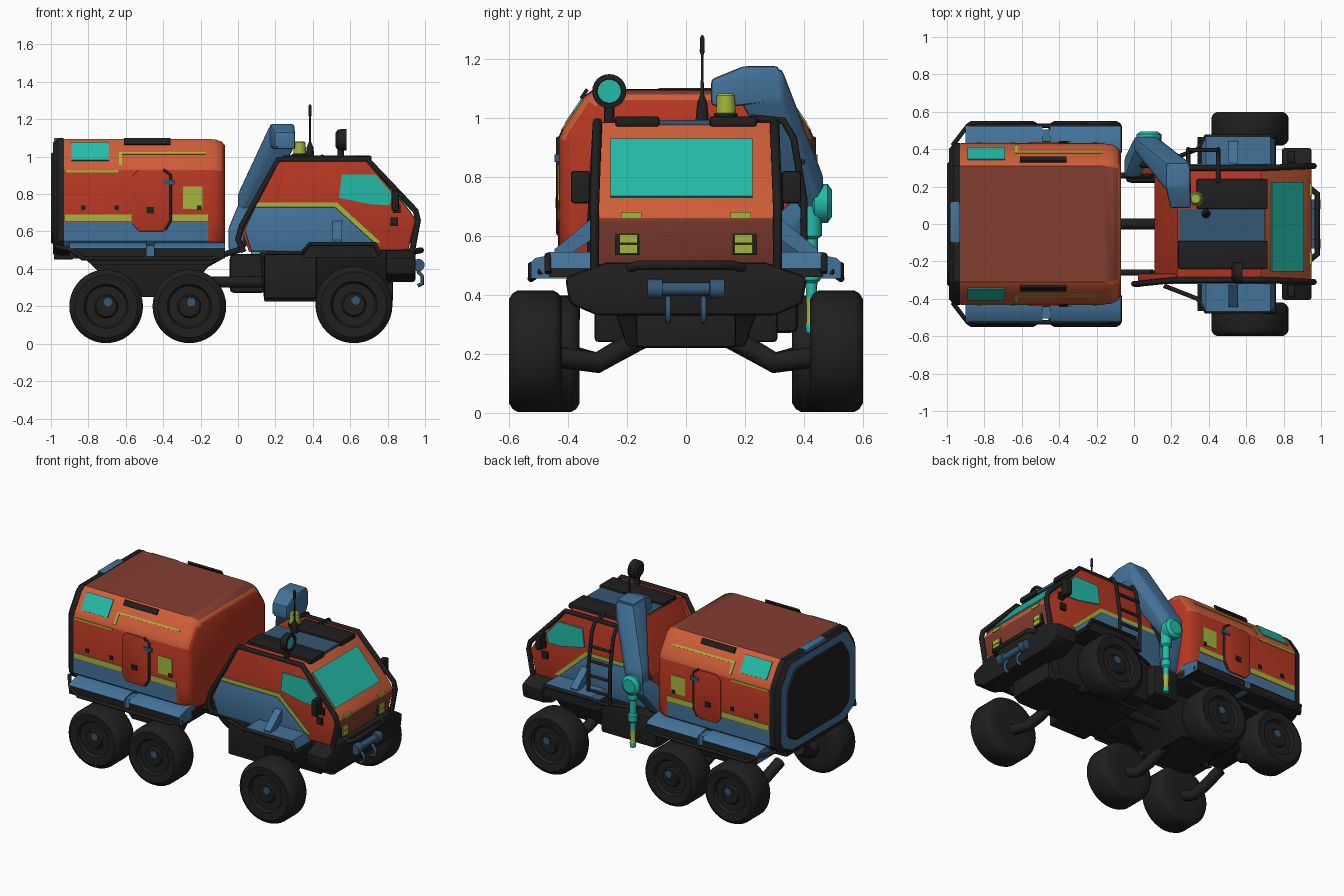
import bpy, bmesh, math
from mathutils import Vector

COL = {"red": (0.47, 0.038, 0.016), "orange": (0.62, 0.11, 0.04), "brown": (0.23, 0.048, 0.03),
       "blue": (0.056, 0.17, 0.32), "dark_blue": (0.035, 0.095, 0.17), "black": (0.014, 0.014, 0.014),
       "teal": (0.017, 0.50, 0.39), "lime": (0.37, 0.47, 0.045)}
MATS = {}
for n, c in COL.items():
    MATS[n] = bpy.data.materials.new(n)
    MATS[n].diffuse_color = (*c, 1)


# ---- helpers ----
def finish(bm, name, mat, bevel=0, mirror=False):
    """Bevel, mirror in y, colour by name or rule(centre, normal), link."""
    bmesh.ops.recalc_face_normals(bm, faces=bm.faces)
    if bevel:
        es = [e for e in bm.edges if e.calc_face_angle(0) > 0.3]
        bmesh.ops.bevel(bm, geom=es, offset=bevel, segments=2, profile=0.6, affect='EDGES')
    if mirror:
        d = bmesh.ops.duplicate(bm, geom=bm.verts[:] + bm.edges[:] + bm.faces[:])["geom"]
        for v in d:
            if isinstance(v, bmesh.types.BMVert):
                v.co.y = -v.co.y
        bmesh.ops.reverse_faces(bm, faces=[f for f in d if isinstance(f, bmesh.types.BMFace)])
    bm.normal_update()
    me = bpy.data.meshes.new(name)
    slots = []
    for f in bm.faces:
        m = mat if isinstance(mat, str) else mat(f.calc_center_median(), f.normal)
        if m not in slots:
            slots.append(m)
        f.material_index = slots.index(m)
    bm.to_mesh(me)
    bm.free()
    for m in slots:
        me.materials.append(MATS[m])
    me.shade_smooth()
    me.set_sharp_from_angle(angle=math.radians(35))
    bpy.context.collection.objects.link(bpy.data.objects.new(name, me))


def loft(name, rings, mat, **kw):
    bm = bmesh.new()
    vs = [[bm.verts.new(p) for p in r] for r in rings]
    k = len(vs[0])
    for a, b in zip(vs, vs[1:]):
        for i in range(k):
            bm.faces.new((a[i], a[(i + 1) % k], b[(i + 1) % k], b[i]))
    bm.faces.new(vs[0])
    bm.faces.new(vs[-1])
    finish(bm, name, mat, **kw)


def prism(name, pts, axis, lo, hi, mat, **kw):
    put = {"x": lambda p, t: (t, p[0], p[1]), "y": lambda p, t: (p[0], t, p[1]),
           "z": lambda p, t: (p[0], p[1], t)}[axis]
    loft(name, [[put(p, t) for p in pts] for t in (lo, hi)], mat, **kw)


def box(name, x, y, z, mat, **kw):
    prism(name, [(x[0], y[0]), (x[1], y[0]), (x[1], y[1]), (x[0], y[1])], "z", z[0], z[1], mat, **kw)


def limb(name, c1, s1, c2, s2, mat, **kw):
    """Convex hull of two boxes given by centre and size."""
    bm = bmesh.new()
    for c, s in ((c1, s1), (c2, s2)):
        for i in range(8):
            bm.verts.new([c[k] + s[k] * ((i >> k & 1) - 0.5) for k in range(3)])
    bmesh.ops.convex_hull(bm, input=bm.verts)
    bmesh.ops.delete(bm, geom=[v for v in bm.verts if not v.link_faces], context='VERTS')
    bmesh.ops.dissolve_limit(bm, angle_limit=0.02, verts=bm.verts, edges=bm.edges)
    finish(bm, name, mat, **kw)


def lathe(name, org, axis, prof, mat, n=32, **kw):
    """Spin (offset, radius) profile about an axis through org."""
    q = Vector((0, 0, 1)).rotation_difference(Vector(axis))
    loft(name, [[Vector(org) + q @ Vector((r * math.cos(2 * math.pi * i / n), r * math.sin(2 * math.pi * i / n), o))
                 for i in range(n)] for o, r in prof], mat, **kw)


def tube(name, pts, r, mat, mirror=False):
    cu = bpy.data.curves.new(name, 'CURVE')
    cu.dimensions, cu.bevel_depth, cu.bevel_resolution, cu.use_fill_caps = '3D', r, 2, True
    for s in ((1, -1) if mirror else (1,)):
        sp = cu.splines.new('POLY')
        sp.points.add(len(pts) - 1)
        for p, co in zip(sp.points, pts):
            p.co = (co[0], co[1] * s, co[2], 1)
    tmp = bpy.data.objects.new(name + "_path", cu)
    me = bpy.data.meshes.new_from_object(tmp)
    bpy.data.objects.remove(tmp)
    me.materials.clear()
    me.materials.append(MATS[mat])
    me.shade_smooth()
    bpy.context.collection.objects.link(bpy.data.objects.new(name, me))


# ---- rear cargo module ----
half = [(0.30, 0.46), (0.40, 0.51), (0.43, 0.55), (0.43, 0.65), (0.43, 0.93), (0.415, 0.965), (0.345, 1.07), (0.31, 1.095)]
sec = half + [(-y, z) for y, z in reversed(half)]


def ring(x, s):
    return [(x, y * s, 0.78 + (z - 0.78) * s) for y, z in sec]


def shell(c, n):
    if n.z < -0.75: return "black"
    if n.z > 0.9: return "brown"
    if n.z > 0.3: return "orange"
    return "blue" if c.z < 0.65 and c.x < -0.2 else "red"


loft("cargo_module", [ring(-0.95, 1), ring(-0.16, 1), ring(-0.12, 0.99), ring(-0.085, 0.95), ring(-0.07, 0.89)], shell)
loft("cargo_rear_frame", [ring(-0.93, 1.008), ring(-0.965, 1.0), ring(-0.99, 0.93)],
     lambda c, n: "blue" if n.x < -0.95 else "black")
box("cargo_rear_frame_patch", (-0.985, -0.932), (-0.1, 0.12), (1.05, 1.1), "blue", bevel=0.01)
loft("cargo_rear_hatch", [ring(-0.985, 0.78), ring(-1.0, 0.75)], "black")
box("cargo_rear_sill", (-0.985, -0.88), (-0.33, 0.33), (0.45, 0.51), "black", bevel=0.01)
# chamfer windows and rails lie on the sloped roof edge
nrm = Vector((0, 0.832, 0.555))


def chamfer_plate(name, x0, x1, a, b, t, mat):
    p0, p1 = Vector((0, 0.415, 0.965)), Vector((0, 0.345, 1.07))
    q = [p0.lerp(p1, a), p0.lerp(p1, b), p0.lerp(p1, b) + nrm * t, p0.lerp(p1, a) + nrm * t]
    prism(name, [(v.y, v.z) for v in q], "x", x0, x1, mat, mirror=True)


chamfer_plate("cargo_window", -0.89, -0.69, 0.12, 1.05, 0.006, "teal")
chamfer_plate("cargo_grab_rail", -0.61, -0.36, 0.92, 1.22, 0.012, "black")
prism("cargo_door", [(-0.565, 0.64), (-0.53, 0.6), (-0.40, 0.6), (-0.365, 0.64), (-0.365, 0.9), (-0.40, 0.93), (-0.53, 0.93),
      (-0.565, 0.9)], "y", 0.41, 0.439, "red", bevel=0.006, mirror=True)
tube("cargo_door_hinge", [(-0.40, 0.433, 0.93), (-0.36, 0.433, 0.9), (-0.36, 0.433, 0.66), (-0.39, 0.433, 0.61)], 0.008, "black", mirror=True)
box("cargo_door_handle", (-0.40, -0.34), (0.43, 0.445), (0.85, 0.875), "dark_blue", mirror=True)
box("cargo_door_latch", (-0.49, -0.45), (0.43, 0.443), (0.695, 0.73), "black", mirror=True)
for i, (a, b, c, d) in enumerate([(-0.925, -0.57, 0.655, 0.69), (-0.355, -0.16, 0.655, 0.69), (-0.295, -0.19, 0.72, 0.84),
                                  (-0.92, -0.64, 0.915, 0.928)]):
    box(f"cargo_marking_{i}", (a, b), (0.427, 0.434), (c, d), "lime", mirror=True)
chamfer_plate("cargo_marking_line", -0.62, -0.17, 0.45, 0.55, 0.004, "lime")
chamfer_plate("cargo_marking_riser", -0.635, -0.62, -0.1, 0.55, 0.004, "lime")
for i, x in enumerate((-0.84, -0.66, -0.22)):
    box(f"cargo_bolt_{i}", (x, x + 0.025), (0.425, 0.436), (0.715, 0.74), "black", mirror=True)

# ---- rear chassis and fenders ----
prism("rear_chassis", [(-0.88, 0.51), (-0.77, 0.41), (-0.62, 0.25), (-0.3, 0.25), (-0.16, 0.41), (-0.07, 0.46), (-0.07, 0.51)],
      "y", -0.25, 0.25, "black", bevel=0.01)
prism("rear_subframe", [(-0.86, 0.51), (-0.78, 0.42), (-0.16, 0.42), (-0.07, 0.46), (-0.07, 0.51)], "y", -0.40, 0.40, "black")
for i, (a, b) in enumerate(((-0.90, -0.49), (-0.45, -0.07))):
    prism(f"rear_fender_{i}", [(0.36, 0.455), (0.36, 0.545), (0.435, 0.54), (0.51, 0.525), (0.525, 0.51), (0.525, 0.455)], "x", a, b,
          lambda c, n: "black" if n.z < -0.5 or abs(n.y) > 0.9 else "blue", mirror=True)
box("rear_fender_bridge", (-0.5, -0.44), (0.36, 0.505), (0.46, 0.525), "blue", mirror=True)
tube("rear_fender_rail", [(-0.97, 0.42, 0.52), (-0.89, 0.525, 0.50), (-0.83, 0.525, 0.455), (-0.14, 0.525, 0.455), (-0.07, 0.49, 0.48)],
     0.012, "black", mirror=True)

# ---- wheels and suspension ----
for name, x, y, w, r in (("front_wheel", 0.62, 0.42, 0.18, 0.206), ("middle_wheel", -0.26, 0.36, 0.19, 0.197),
                         ("rear_wheel", -0.705, 0.36, 0.19, 0.197)):
    prof = [(0, r * 0.55), (0, r * 0.85), (0.012, r * 0.95), (0.03, r), (w - 0.03, r), (w - 0.012, r * 0.95), (w, r * 0.85),
            (w - 0.005, r * 0.6), (w - 0.025, r * 0.55), (w - 0.025, r * 0.32), (w - 0.01, r * 0.28)]
    lathe(name, (x, y, r + 0.003), (0, 1, 0), prof, "black", n=40, mirror=True)
    lathe(name + "_hub", (x + 0.01, y + w - 0.015, r + 0.025), (0, 1, 0), [(0, 0.026), (0.008, 0.024)], "dark_blue", n=16, mirror=True)
    tube(name + "_arm", [(x, y + 0.02, 0.19), (x - 0.02, 0.30, 0.17), (x - 0.05, 0.23, 0.21), (x - 0.07, 0.1, 0.28)], 0.036, "black", mirror=True)

# ---- coupling and front chassis ----
box("crane_pedestal", (-0.045, 0.15), (0.22, 0.38), (0.27, 0.48), "black", bevel=0.03)
tube("coupling_strut", [(-0.10, 0.26, 0.47), (0.0, 0.26, 0.50), (0.1, 0.26, 0.60)], 0.016, "black", mirror=True)
tube("coupling_shaft", [(-0.2, 0, 0.33), (0.2, 0, 0.33)], 0.03, "black")
limb("front_chassis", (0.50, 0, 0.48), (0.76, 0.56, 0.04), (0.45, 0, 0.25), (0.62, 0.40, 0.05), "black", bevel=0.01)
box("side_tank", (0.14, 0.42), (0.2, 0.31), (0.24, 0.48), "black", bevel=0.015, mirror=True)

# ---- cab ----
def cab_rule(c, n):
    if n.z > 0.95: return "red"
    if n.x > 0.3: return "brown" if n.z < 0.2 else "orange"
    return "black" if n.z < -0.8 else "red"


prism("cab", [(0.12, 0.49), (0.11, 0.66), (0.23, 0.985), (0.68, 0.985), (0.92, 0.71), (0.95, 0.66), (0.91, 0.50)], "y", -0.31, 0.31,
      cab_rule, bevel=0.012)
prism("cab_rear_wing", [(0.06, 0.49), (0.02, 0.60), (0.21, 0.97), (0.25, 0.97), (0.18, 0.49)], "y", 0.265, 0.311, "red", bevel=0.006, mirror=True)
prism("windshield", [(0.731, 0.926), (0.903, 0.73), (0.9085, 0.7345), (0.7365, 0.9305)], "y", -0.255, 0.225, "teal")
prism("side_window", [(0.555, 0.905), (0.735, 0.905), (0.825, 0.80), (0.81, 0.74), (0.71, 0.745), (0.54, 0.78)], "y", 0.308, 0.317,
      "teal", mirror=True)
prism("cab_side_panel", [(0.07, 0.495), (0.035, 0.61), (0.09, 0.73), (0.52, 0.73), (0.73, 0.54), (0.73, 0.495)], "y", 0.30, 0.322, "blue",
      bevel=0.008, mirror=True)
prism("cab_stripe", [(0.087, 0.73), (0.52, 0.73), (0.73, 0.54), (0.765, 0.54), (0.53, 0.755), (0.10, 0.755)], "y", 0.308, 0.316, "lime",
      mirror=True)
for i, (x, z) in enumerate(((0.85, 0.70), (0.835, 0.63))):
    box(f"cab_latch_{i}", (x - 0.02, x + 0.02), (0.305, 0.325), (z, z + 0.045), "black", mirror=True)
tube("roll_frame", [(0.03, 0.32, 0.49), (0.0, 0.32, 0.56), (0.02, 0.32, 0.63), (0.215, 0.30, 0.985), (0.69, 0.30, 0.985),
     (0.95, 0.31, 0.71), (0.962, 0.31, 0.66), (0.93, 0.31, 0.49)], 0.016, "black", mirror=True)
for i, z in enumerate((0.54, 0.575)):
    box(f"headlight_{i}", (0.91, 0.945), (0.165, 0.225), (z, z + 0.03), "lime", mirror=True)
box("headlight_surround", (0.90, 0.937), (0.158, 0.24), (0.535, 0.612), "black", mirror=True)
box("hood_marker", (0.93, 0.952), (0.15, 0.22), (0.66, 0.68), "lime", mirror=True)
box("mirror", (0.82, 0.86), (0.325, 0.39), (0.71, 0.82), "black", bevel=0.012, mirror=True)

# ---- front fenders ----
prism("front_fender", [(0.34, 0.46), (0.39, 0.535), (0.73, 0.535), (0.76, 0.46)], "y", 0.29, 0.465, "black", mirror=True)
prism("front_fender_top", [(0.36, 0.51), (0.385, 0.545), (0.73, 0.545), (0.755, 0.49), (0.75, 0.49), (0.725, 0.536), (0.39, 0.536)], "y",
      0.29, 0.465, "blue", mirror=True)
tube("front_fender_rim", [(0.16, 0.33, 0.485), (0.34, 0.40, 0.485), (0.385, 0.468, 0.533), (0.73, 0.468, 0.533), (0.76, 0.468, 0.475)],
     0.012, "black", mirror=True)
limb("fender_brace", (0.53, 0.31, 0.63), (0.05, 0.03, 0.05), (0.53, 0.42, 0.545), (0.05, 0.05, 0.02), "blue", mirror=True)

# ---- bumper and winch ----
prism("bumper", [(-0.27, 0.51), (0.27, 0.51), (0.41, 0.46), (0.395, 0.37), (0.30, 0.33), (-0.30, 0.33), (-0.395, 0.37), (-0.41, 0.46)],
      "x", 0.79, 0.95, "black", bevel=0.02)
box("skid_plate", (0.65, 0.83), (-0.17, 0.17), (0.22, 0.35), "black", bevel=0.02)
tube("bumper_bar", [(0.93, -0.2, 0.49), (0.98, -0.16, 0.50), (0.98, 0.16, 0.50), (0.93, 0.2, 0.49)], 0.016, "black")
lathe("winch_drum", (0.965, -0.13, 0.42), (0, 1, 0), [(0, 0.033), (0.05, 0.033), (0.051, 0.022), (0.21, 0.022), (0.211, 0.033), (0.26, 0.033)],
      "dark_blue", n=16)
tube("tow_hook", [(0.96, 0.06, 0.39), (0.985, 0.06, 0.36), (0.985, 0.06, 0.32), (0.96, 0.06, 0.31)], 0.01, "dark_blue", mirror=True)

# ---- roof equipment ----
box("roof_pad_left", (0.335, 0.715), (0.08, 0.24), (0.97, 1.005), "black", bevel=0.01)
box("roof_pad_right", (0.235, 0.715), (-0.24, -0.09), (0.97, 1.005), "black", bevel=0.01)
box("roof_panel", (0.24, 0.70), (-0.09, 0.08), (0.975, 0.992), "dark_blue")
lathe("beacon", (0.33, 0.135, 0.99), (0, 0, 1), [(0, 0.04), (0.025, 0.04), (0.026, 0.034), (0.085, 0.031), (0.092, 0.024)],
      lambda c, n: "lime" if c.z > 1.015 else "black", n=20)
lathe("antenna", (0.385, 0.055, 0.99), (0, 0, 1), [(0, 0.024), (0.06, 0.018), (0.09, 0.006), (0.22, 0.004), (0.235, 0.009), (0.28, 0.008),
      (0.29, 0.003)], "black", n=10)
lathe("spotlight", (0.52, -0.26, 1.09), (1, 0, 0), [(0, 0.035), (0.015, 0.056), (0.06, 0.058), (0.061, 0.042), (0.052, 0.04)],
      lambda c, n: "teal" if n.x > 0.9 and abs(c.y + 0.26) < 0.01 and abs(c.z - 1.09) < 0.01 else "black", n=24)
tube("spotlight_post", [(0.55, -0.26, 0.98), (0.55, -0.26, 1.05)], 0.018, "black")

# ---- side ladder ----
for i, x in enumerate((0.29, 0.45)):
    tube(f"ladder_rail_{i}", [(x, 0.22, 1.0), (x, 0.33, 0.99), (x, 0.365, 0.93), (x, 0.40, 0.72), (x, 0.40, 0.5)], 0.012, "black")
for i in range(4):
    tube(f"ladder_rung_{i}", [(0.29, 0.395, 0.55 + i * 0.1), (0.45, 0.395, 0.55 + i * 0.1)], 0.01, "black")

# ---- crane arm ----
limb("crane_base", (-0.01, 0.30, 0.56), (0.08, 0.1, 0.12), (0.05, 0.42, 0.70), (0.1, 0.07, 0.08), "blue", bevel=0.01)
limb("crane_lower_arm", (0.06, 0.43, 0.74), (0.12, 0.07, 0.12), (0.235, 0.255, 1.11), (0.13, 0.14, 0.11), "blue", bevel=0.015)
limb("crane_upper_arm", (0.235, 0.255, 1.115), (0.13, 0.12, 0.12), (0.25, 0.13, 1.085), (0.11, 0.09, 0.09), "blue", bevel=0.015)
lathe("crane_joint", (0.08, 0.425, 0.71), (0, 1, 0), [(0, 0.05), (0.01, 0.066), (0.055, 0.066), (0.07, 0.045)], "teal", n=24)
lathe("crane_tool", (0.10, 0.425, 0.70), (0, 0, -1), [(0, 0.035), (0.1, 0.035), (0.11, 0.022), (0.2, 0.022), (0.21, 0.03), (0.25, 0.03),
      (0.26, 0.02), (0.31, 0.018), (0.39, 0.016), (0.4, 0.02), (0.43, 0.018)],
      lambda c, n: "lime" if 0.3 < c.z < 0.38 else "teal", n=16)
